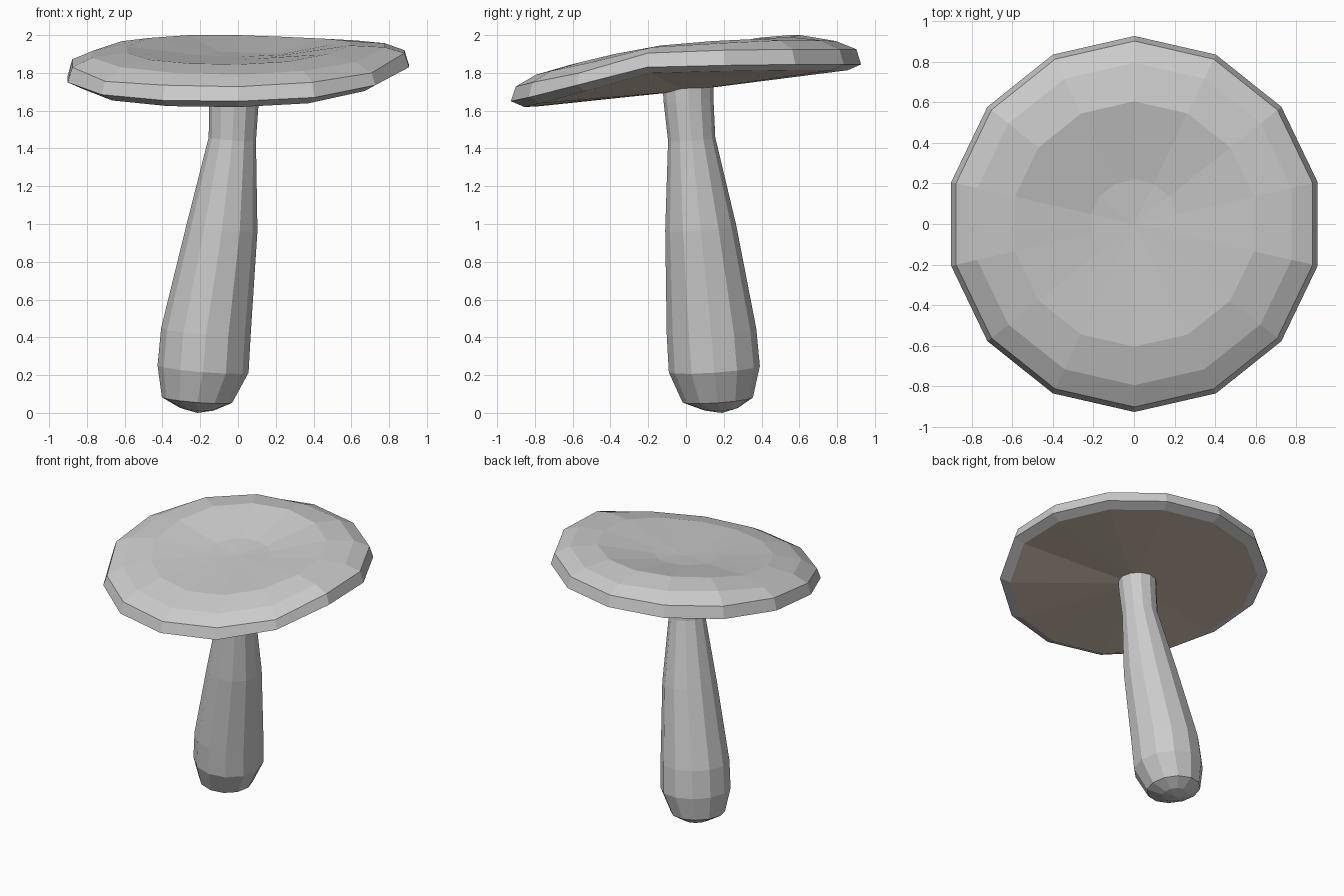
import bpy, bmesh
from math import sin, cos, tau

if "Cube" in bpy.data.objects:
    bpy.data.objects.remove(bpy.data.objects["Cube"])


def bridge(bm, a, b):
    """Join two rings of equal length with quads."""
    n = len(a)
    return [bm.faces.new((a[i], a[(i + 1) % n], b[(i + 1) % n], b[i])) for i in range(n)]


def fan(bm, ring, tip):
    """Close a ring to a single point."""
    n = len(ring)
    return [bm.faces.new((ring[i], ring[(i + 1) % n], tip)) for i in range(n)]


def finish(bm, name):
    bmesh.ops.recalc_face_normals(bm, faces=bm.faces)
    mesh = bpy.data.meshes.new(name)
    bm.to_mesh(mesh)
    bm.free()
    obj = bpy.data.objects.new(name, mesh)
    bpy.context.collection.objects.link(obj)
    return obj


# Cap: warped 14-sided disc; heights run clockwise from the back
SIDES = 14
outer = [1.845, 1.845, 1.845, 1.84, 1.83, 1.735, 1.67,
         1.65, 1.655, 1.685, 1.75, 1.785, 1.815, 1.835]
edge = [1.925, 1.925, 1.925, 1.92, 1.905, 1.80, 1.75,
        1.727, 1.735, 1.755, 1.83, 1.872, 1.90, 1.92]
shoulder = [1.968, 1.972, 1.972, 1.957, 1.936, 1.857, 1.81,
            1.79, 1.80, 1.83, 1.88, 1.915, 1.967, 1.98]
crown = [2.0, 1.99, 1.98, 1.968, 1.945, 1.90, 1.86,
         1.845, 1.85, 1.87, 1.905, 1.94, 1.985, 2.0]
lower = [z - 0.031 for z in outer]
dip = [1.89 + 0.25 * (z - 1.92) for z in crown]

bm = bmesh.new()


def cap_ring(radius, heights):
    return [bm.verts.new((radius * sin(tau * i / SIDES) + 0.002,
                          radius * cos(tau * i / SIDES), z))
            for i, z in enumerate(heights)]


rings = [cap_ring(r, h) for r, h in ((0.855, lower), (0.927, outer), (0.902, edge),
                                     (0.795, shoulder), (0.605, crown), (0.22, dip))]
for a, b in zip(rings, rings[1:]):
    bridge(bm, a, b)
fan(bm, rings[-1], bm.verts.new((0, 0, 1.885)))
under = fan(bm, rings[0], bm.verts.new((0, 0, 1.705)))
for f in under:
    f.material_index = 1
cap = finish(bm, "mushroom_cap")

# Brown underside of the cap
grey = bpy.data.materials.new("cap_grey")
grey.diffuse_color = (0.8, 0.8, 0.8, 1)
grey.use_nodes = True
grey.node_tree.nodes["Principled BSDF"].inputs["Base Color"].default_value = grey.diffuse_color
brown = bpy.data.materials.new("underside_brown")
brown.diffuse_color = (0.62, 0.52, 0.42, 1)
brown.use_nodes = True
brown.node_tree.nodes["Principled BSDF"].inputs["Base Color"].default_value = brown.diffuse_color
cap.data.materials.append(grey)
cap.data.materials.append(brown)

# Stem: leaning, 12-sided, rings tilted square to the lean (x, y, z, radius)
profile = [(-0.02, 0.012, 1.74, 0.135), (-0.022, 0.013, 1.66, 0.132),
           (-0.03, 0.03, 1.45, 0.125), (-0.085, 0.078, 0.98, 0.188),
           (-0.17, 0.135, 0.43, 0.237), (-0.185, 0.15, 0.232, 0.241),
           (-0.217, 0.168, 0.068, 0.186), (-0.218, 0.185, 0.02, 0.09)]
bm = bmesh.new()
stem = []
for x, y, z, r in profile:
    ring = []
    for i in range(12):
        dx, dy = r * cos(tau * i / 12), r * sin(tau * i / 12)
        ring.append(bm.verts.new((x + dx, y + dy, z - 0.08 * dx + 0.07 * dy)))
    stem.append(ring)
for a, b in zip(stem, stem[1:]):
    bridge(bm, a, b)
fan(bm, stem[-1], bm.verts.new((-0.215, 0.19, 0.0)))
bm.faces.new(stem[0])
finish(bm, "mushroom_stem")
